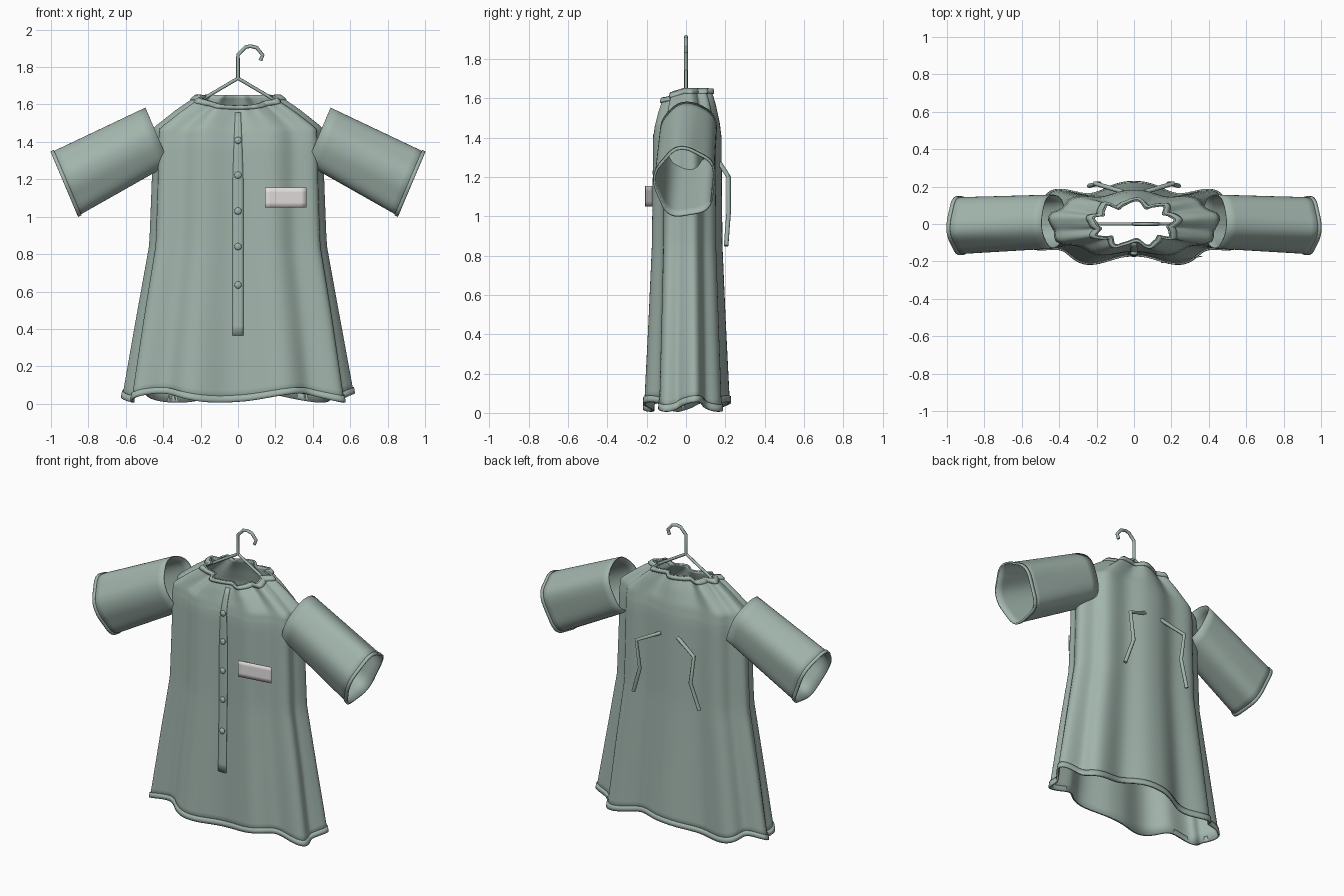
import bpy, bmesh, math
from mathutils import Vector

if "Cube" in bpy.data.objects:
    bpy.data.objects.remove(bpy.data.objects["Cube"])

def material(name, rgb):
    m = bpy.data.materials.new(name)
    m.diffuse_color = (*rgb, 1)
    m.use_nodes = True
    m.node_tree.nodes["Principled BSDF"].inputs["Base Color"].default_value = m.diffuse_color
    return m

SAGE = material("sage_cloth", (0.36, 0.46, 0.415))
WHITE = material("pale_label", (0.78, 0.74, 0.74))

def finish(ob, mat, thick=0, angle=50):
    ob.data.materials.append(mat)
    bpy.ops.object.select_all(action='DESELECT')
    ob.select_set(True)
    bpy.context.view_layer.objects.active = ob
    if thick:
        mod = ob.modifiers.new("thickness", 'SOLIDIFY')
        mod.thickness = thick
        mod.offset = 0
    bpy.ops.object.shade_smooth_by_angle(angle=math.radians(angle))
    return ob

def loft(name, rows, mat, closed=True, thick=0.006, angle=50):
    """Skin a list of equally long point rows."""
    bm = bmesh.new()
    vs = [[bm.verts.new(p) for p in r] for r in rows]
    n = len(rows[0])
    for a, b in zip(vs, vs[1:]):
        for i in range(n if closed else n - 1):
            j = (i + 1) % n
            bm.faces.new((a[i], a[j], b[j], b[i]))
    bmesh.ops.recalc_face_normals(bm, faces=bm.faces)
    me = bpy.data.meshes.new(name)
    bm.to_mesh(me)
    bm.free()
    ob = bpy.data.objects.new(name, me)
    bpy.context.collection.objects.link(ob)
    return finish(ob, mat, thick, angle)

def rod(name, pts, r, mat):
    """Round rod along a polyline."""
    cu = bpy.data.curves.new(name, 'CURVE')
    cu.dimensions = '3D'
    cu.bevel_depth = r
    cu.bevel_resolution = 2
    cu.use_fill_caps = True
    sp = cu.splines.new('POLY')
    sp.points.add(len(pts) - 1)
    for p, c in zip(sp.points, pts):
        p.co = (*c, 1)
    ob = bpy.data.objects.new(name, cu)
    bpy.context.collection.objects.link(ob)
    bpy.ops.object.select_all(action='DESELECT')
    ob.select_set(True)
    bpy.context.view_layer.objects.active = ob
    bpy.ops.object.convert(target='MESH')
    return finish(bpy.context.view_layer.objects.active, mat)

def spow(v, p):
    return math.copysign(abs(v) ** p, v)

# Body profile: height, half width, half depth, depth of the nine folds, neck gather
KEYS = [(0.03, .595, .192, .028, 0), (0.45, .528, .177, .021, 0),
        (0.85, .460, .163, .016, 0), (1.20, .448, .160, .014, 0),
        (1.40, .446, .158, .014, 0), (1.475, .438, .148, .015, 0),
        (1.57, .315, .125, .017, .002), (1.65, .195, .098, .018, .005)]

def body(th, h, off=0):
    for a, b in zip(KEYS, KEYS[1:]):
        if h <= b[0]:
            break
    k = (h - a[0]) / (b[0] - a[0])
    rx, ry, fold, gather = [p + (q - p) * k for p, q in zip(a[1:], b[1:])]
    c, s = math.cos(th), math.sin(th)
    d = off + fold * math.sin(9 * th) + gather * math.sin(18 * th)
    x, y = rx * spow(c, .84) + d * c, ry * spow(s, .84) + d * s
    drop = max(0, (h - 1.4) / .25) * 0.055 * max(0, -s) ** 1.5
    wave = max(0, 1 - h / 0.5) * 0.026 * math.sin(5 * th + 0.6)
    back = 0.006 * max(0, s) * min(1, h / 1.4)
    return Vector((x, y + back, h - drop + wave))

N = 180
def ring(h, off=0):
    return [body(2 * math.pi * i / N, h, off) for i in range(N)]

def span(a, b, n):
    return [a + (b - a) * i / n for i in range(n + 1)]

loft("gown_body", [ring(h) for h in span(0.03, 1.4, 22) + span(1.4, 1.65, 14)[1:]], SAGE)
loft("bottom_hem", [ring(h, .004) for h in (0.031, 0.045, 0.065)], SAGE, thick=0.012)
loft("neck_band", [ring(1.624, .004), ring(1.635, .009), ring(1.649, .010)], SAGE, thick=0.012)

# Button placket, tapering at the top, with five domed buttons
FRONT = -math.pi / 2
rows = []
for h in span(0.37, 1.60, 24):
    w = 0.028 if h < 1.2 else 0.028 - 0.014 * (h - 1.2) / 0.4
    p = body(FRONT, h, .006)
    rows.append([p + Vector((k * w, 0.002 * k * k, 0)) for k in (-1, -.5, 0, .5, 1)])
loft("button_placket", rows, SAGE, closed=False, thick=0.010)
for z in (1.41, 1.222, 1.03, 0.84, 0.635):
    bpy.ops.mesh.primitive_uv_sphere_add(segments=16, ring_count=8, radius=0.019,
                                         location=body(FRONT, z, .014))
    b = bpy.context.object
    b.name = "button"
    b.scale.y = 0.6
    finish(b, SAGE)

# Chest label
loft("chest_label", [[(x, -0.207 + 0.035 * (x - .145) / .22, z)
                      for x in span(.145, .365, 8)] for z in span(1.05, 1.155, 4)],
     WHITE, closed=False, thick=0.005)

# Wide open sleeves with cuffs
def sleeve_ring(side, t, off=0, n=72):
    cx, cz = 0.43 + 0.497 * t, 1.43 - 0.260 * t
    up = Vector((0.39, 0, 0.92)).normalized()
    ru, rv = 0.161 + 0.018 * t + off, 0.141 + 0.006 * t + off
    pts = []
    for i in range(n):
        th = 2 * math.pi * i / n
        w = 1 + 0.045 * math.sin(5 * th - 0.87) * (0.5 + 0.5 * t)
        u, v = ru * w * spow(math.sin(th), .92), rv * w * spow(math.cos(th), .92)
        pts.append((side * (cx + up.x * u), v + 0.015 - 0.020 * t, cz + up.z * u))
    return pts

for side, tag in ((-1, "left"), (1, "right")):
    loft(tag + "_sleeve", [sleeve_ring(side, t) for t in span(0, 1, 10)], SAGE)
    loft(tag + "_cuff", [sleeve_ring(side, t, .003) for t in (0.965, 0.982, 1.0)], SAGE, thick=0.011)
    # Back tie
    rod(tag + "_back_tie", [(side * .06, .172, 1.27), (side * .21, .217, 1.20),
                            (side * .185, .217, 1.02), (side * .24, .204, 0.85)], 0.012, SAGE)
    # Hanger arm
    rod(tag + "_hanger_arm", [(0, 0, 1.74), (side * .20, 0, 1.622), (side * .43, 0, 1.47)], 0.009, SAGE)

# Hanger hook
rod("hanger_hook", [(0, 0, 1.735), (0, 0, 1.865), (.04, 0, 1.907), (.065, 0, 1.912), (.10, 0, 1.904),
                    (.132, 0, 1.865), (.120, 0, 1.835)], 0.010, SAGE)
